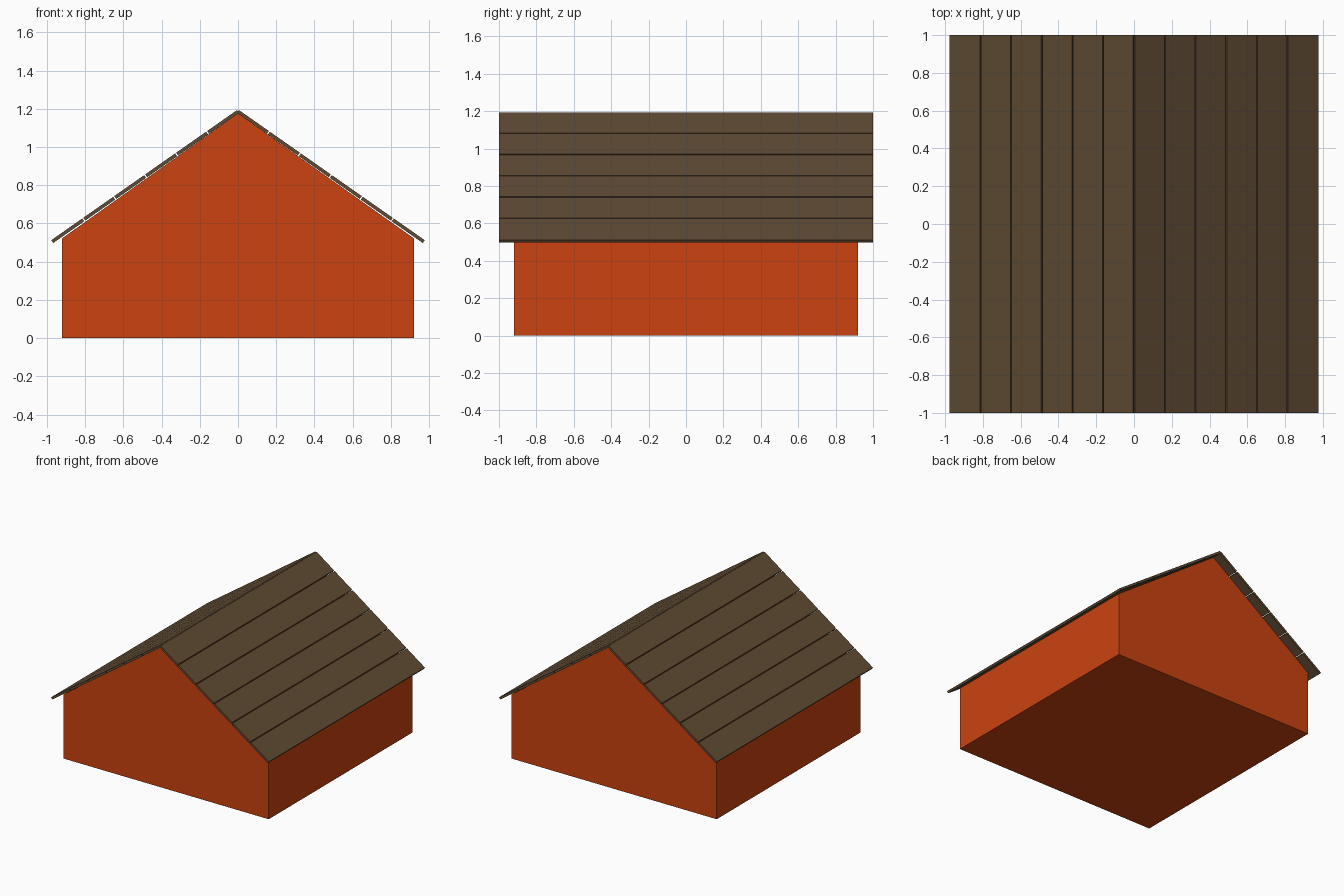
import bpy, bmesh
from math import radians, sin, cos

if "Cube" in bpy.data.objects:
    bpy.data.objects.remove(bpy.data.objects["Cube"])

def material(name, color):
    m = bpy.data.materials.new(name)
    m.diffuse_color = (*color, 1)
    m.use_nodes = True
    m.node_tree.nodes["Principled BSDF"].inputs["Base Color"].default_value = m.diffuse_color
    return m

def prism(name, profile, half_depth, mat):
    """Extrude an x-z profile along y, centred on y = 0."""
    bm = bmesh.new()
    face = bm.faces.new([bm.verts.new((x, -half_depth, z)) for x, z in profile])
    ext = bmesh.ops.extrude_face_region(bm, geom=[face])
    verts = [v for v in ext["geom"] if isinstance(v, bmesh.types.BMVert)]
    bmesh.ops.translate(bm, verts=verts, vec=(0, 2 * half_depth, 0))
    bmesh.ops.recalc_face_normals(bm, faces=bm.faces)
    mesh = bpy.data.meshes.new(name)
    bm.to_mesh(mesh)
    bm.free()
    mesh.materials.append(mat)
    ob = bpy.data.objects.new(name, mesh)
    bpy.context.collection.objects.link(ob)
    return ob

wall_mat = material("orange_wall", (0.60, 0.055, 0.005))
roof_mat = material("brown_roof", (0.115, 0.07, 0.033))

# House body with gable ends
prism("house_body", [(-0.92, 0), (0.92, 0), (0.92, 0.522), (0, 1.175), (-0.92, 0.522)],
      0.92, wall_mat)

# Roof planks, separated by narrow gaps, on both slopes
pitch = radians(35)
along, down = cos(pitch), sin(pitch)
step, gap, thick = 0.1978, 0.007, 0.018
for side, label in ((1, "right"), (-1, "left")):
    for i in range(6):
        a, b = i * step, (i + 1) * step - (gap if i < 5 else 0)
        corners = [(a, 0), (b, 0), (b, thick), (a, thick)]
        profile = [(side * (0.005 + s * along - t * down), 1.193 - s * down - t * along)
                   for s, t in corners]
        prism(f"roof_plank_{label}_{i + 1}", profile, 1.0, roof_mat)
